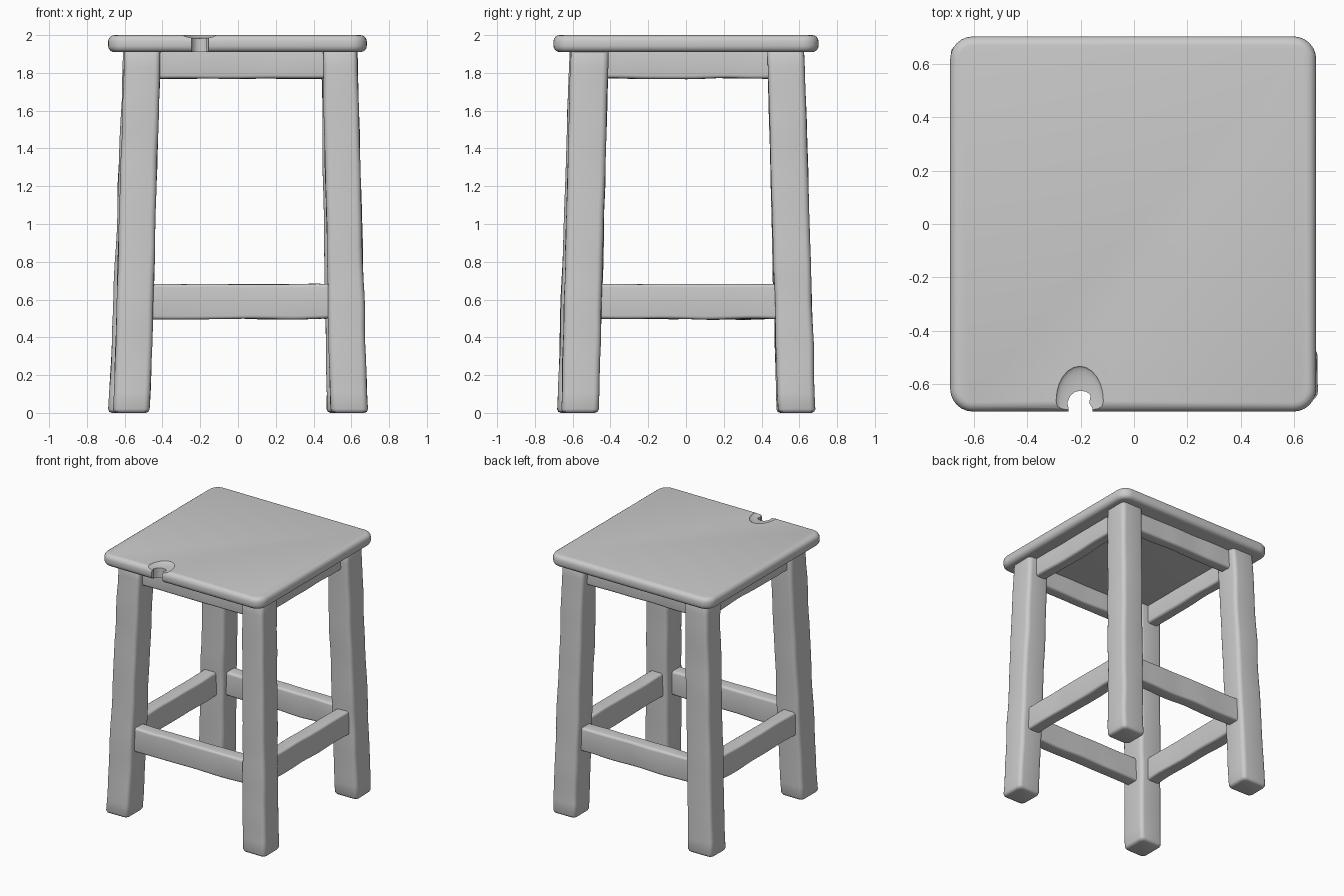
import bpy, bmesh, math
from mathutils import Vector, noise

if "Cube" in bpy.data.objects:
    bpy.data.objects.remove(bpy.data.objects["Cube"])


def mesh_object(name, bm):
    bmesh.ops.recalc_face_normals(bm, faces=bm.faces)
    me = bpy.data.meshes.new(name)
    bm.to_mesh(me)
    bm.free()
    ob = bpy.data.objects.new(name, me)
    bpy.context.collection.objects.link(ob)
    return ob


def smooth(ob, angle=40):
    bpy.ops.object.select_all(action='DESELECT')
    ob.select_set(True)
    bpy.context.view_layer.objects.active = ob
    bpy.ops.object.shade_smooth_by_angle(angle=math.radians(angle))


def rounded_rect(u0, u1, v0, v1, r, seg=4):
    pts = []
    corners = [(u1 - r, v1 - r), (u0 + r, v1 - r), (u0 + r, v0 + r), (u1 - r, v0 + r)]
    for i, (cu, cv) in enumerate(corners):
        for k in range(seg + 1):
            a = math.pi / 2 * (i + k / seg)
            pts.append((cu + r * math.cos(a), cv + r * math.sin(a)))
    return pts


def bar(name, axis, s0, s1, rect0, rect1, r=0.022, wobble=0.006, steps=22):
    """Softly uneven bar: rounded rectangles lofted along an axis, ends eased."""
    bm = bmesh.new()
    edge = 0.02
    stops = [(s0, edge), (s0 + 0.006, edge * 0.3)]
    stops += [(s0 + edge + (s1 - s0 - 2 * edge) * i / steps, 0) for i in range(steps + 1)]
    stops += [(s1 - 0.006, edge * 0.3), (s1, edge)]
    rings = []
    for s, inset in stops:
        t = (s - s0) / (s1 - s0)
        u0, u1, v0, v1 = [a + (b - a) * t for a, b in zip(rect0, rect1)]
        ring = []
        for u, v in rounded_rect(u0 + inset, u1 - inset, v0 + inset, v1 - inset, r):
            p = Vector({'x': (s, u, v), 'y': (u, s, v), 'z': (u, v, s)}[axis])
            d = noise.noise_vector(p * 4.5) * wobble
            d['xyz'.index(axis)] = 0
            ring.append(bm.verts.new(p + d))
        rings.append(ring)
    n = len(rings[0])
    for a, b in zip(rings, rings[1:]):
        for i in range(n):
            bm.faces.new((a[i], a[(i + 1) % n], b[(i + 1) % n], b[i]))
    bm.faces.new(rings[0])
    bm.faces.new(rings[-1])
    smooth(mesh_object(name, bm), 50)


# Splayed legs: (x0, x1, y0, y1) at the floor and under the seat
legs = {
    "front_left_leg": ((-0.66, -0.465, -0.68, -0.47), (-0.60, -0.41, -0.615, -0.41)),
    "front_right_leg": ((0.487, 0.687, -0.66, -0.462), (0.45, 0.63, -0.61, -0.41)),
    "back_left_leg": ((-0.685, -0.475, 0.48, 0.67), (-0.605, -0.41, 0.43, 0.62)),
    "back_right_leg": ((0.47, 0.67, 0.487, 0.685), (0.44, 0.625, 0.43, 0.625)),
}
for name, (low, high) in legs.items():
    bar(name, 'z', 0, 1.935, low, high, r=0.03)

# Stretchers near the floor and aprons under the seat, slightly behind the leg faces
for part, z0, z1, inner, outer, end in (("stretcher", 0.497, 0.682, 0.51, 0.615, 0.54),
                                        ("apron", 1.77, 1.935, 0.48, 0.57, 0.51)):
    for side, axis, sign in (("front", 'x', -1), ("back", 'x', 1),
                             ("left", 'y', -1), ("right", 'y', 1)):
        rect = (*sorted((sign * inner, sign * outer)), z0, z1)
        bar(f"{side}_{part}", axis, -end, end, rect, rect, r=0.018)

# Seat: rounded slab with soft rims
bm = bmesh.new()
rim = 0.034
levels = [(rim * (1 - math.cos(math.pi / 2 * k / 4)), rim * (1 - math.sin(math.pi / 2 * k / 4)))
          for k in range(5)]
profile = [(1.91 + h, i) for h, i in [(a, b) for a, b in levels]]
profile += [(2.0 - h, i) for h, i in reversed(levels)]
rings = []
for z, inset in profile:
    rings.append([bm.verts.new((x, y, z)) for x, y in rounded_rect(
        -0.688 + inset, 0.682 - inset, -0.702 + inset, 0.702 - inset, 0.085 - inset, 6)])
n = len(rings[0])
for a, b in zip(rings, rings[1:]):
    for i in range(n):
        bm.faces.new((a[i], a[(i + 1) % n], b[(i + 1) % n], b[i]))
bm.faces.new(rings[0])
bm.faces.new(rings[-1])
seat = mesh_object("seat", bm)


def cut(name, bm):
    cutter = mesh_object(name, bm)
    cutter.hide_render = True
    cutter.hide_viewport = False
    mod = seat.modifiers.new(name, 'BOOLEAN')
    mod.operation = 'DIFFERENCE'
    mod.solver = 'EXACT'
    mod.object = cutter
    bpy.ops.object.select_all(action='DESELECT')
    bpy.context.view_layer.objects.active = seat
    seat.select_set(True)
    bpy.ops.object.modifier_apply(modifier=name)
    bpy.data.objects.remove(cutter)


# Worn hollow, then the notch through the front rim
bm = bmesh.new()
bmesh.ops.create_uvsphere(bm, u_segments=24, v_segments=16, radius=1)
bmesh.ops.scale(bm, vec=(0.09, 0.13, 0.022), verts=bm.verts)
bmesh.ops.translate(bm, vec=(-0.203, -0.66, 2.004), verts=bm.verts)
cut("hollow_cutter", bm)

bm = bmesh.new()
outline = [(-0.245, -0.75), (-0.245, -0.69), (-0.25, -0.67), (-0.238, -0.642), (-0.22, -0.628),
           (-0.2, -0.624), (-0.178, -0.628), (-0.162, -0.64), (-0.168, -0.67), (-0.155, -0.69),
           (-0.155, -0.75)]
face = bm.faces.new([bm.verts.new((x, y, 1.85)) for x, y in outline])
ext = bmesh.ops.extrude_face_region(bm, geom=[face])
bmesh.ops.translate(bm, vec=(0, 0, 0.25),
                    verts=[v for v in ext["geom"] if isinstance(v, bmesh.types.BMVert)])
cut("notch_cutter", bm)
smooth(seat, 35)
